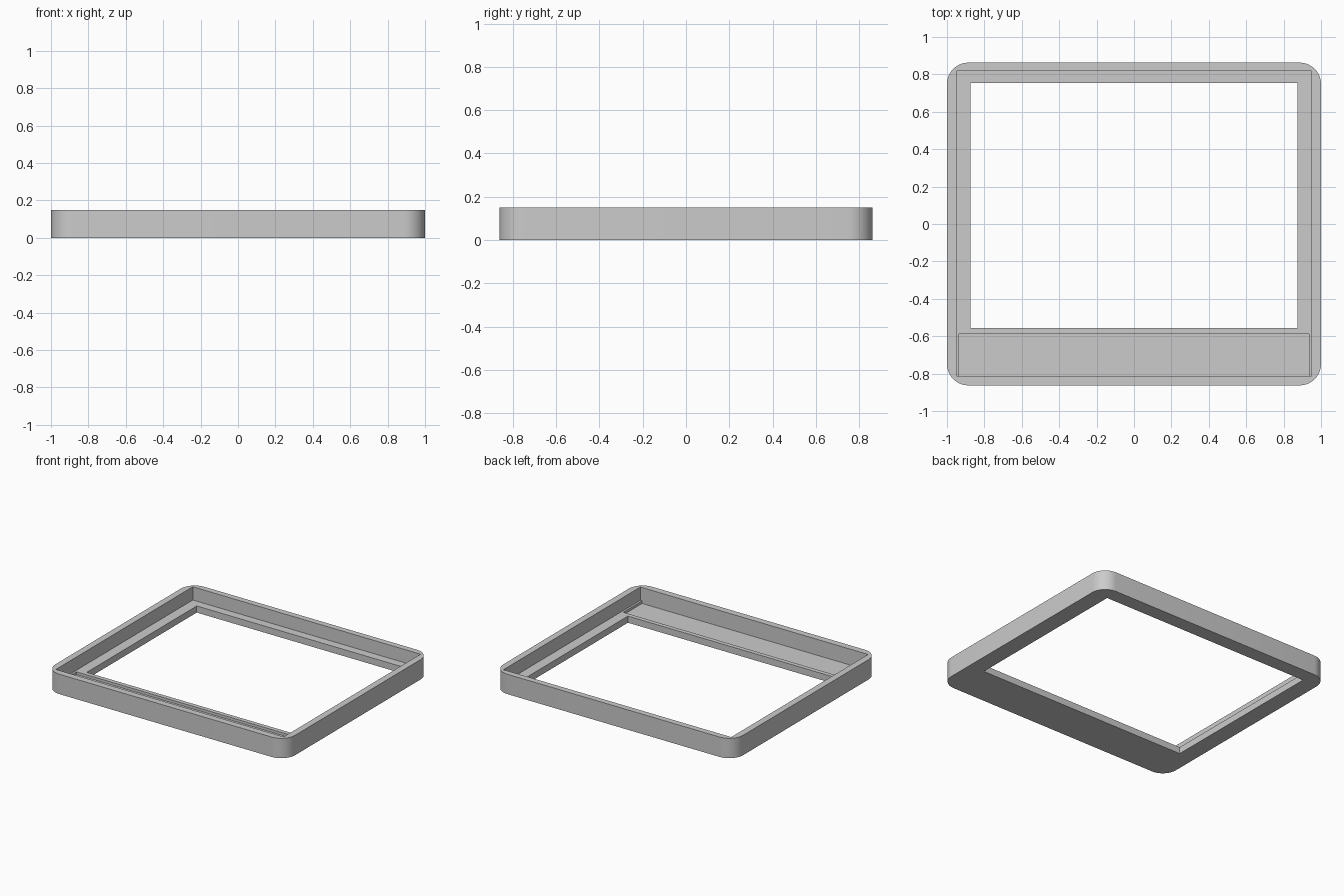
import bpy
import bmesh
import math

cube = bpy.data.objects.get("Cube")
if cube:
    bpy.data.objects.remove(cube, do_unlink=True)

HEIGHT = 0.15
FLOOR = 0.05       # ledge around the window
POCKET = 0.03      # recessed floor at the front
RADIUS = 0.115

grey = bpy.data.materials.new("plain_grey")
grey.use_nodes = True
grey.diffuse_color = (0.6, 0.6, 0.6, 1)
grey.node_tree.nodes["Principled BSDF"].inputs["Base Color"].default_value = (0.6, 0.6, 0.6, 1)


def box(name, x, y0, y1, z0, z1, radius=0):
    """Box symmetric in x, with optionally rounded upright edges."""
    bm = bmesh.new()
    bmesh.ops.create_cube(bm, size=1)
    for v in bm.verts:
        v.co.x *= 2 * x
        v.co.y = y1 if v.co.y > 0 else y0
        v.co.z = z1 if v.co.z > 0 else z0
    if radius:
        upright = [e for e in bm.edges if abs(e.verts[0].co.z - e.verts[1].co.z) > 0.01]
        bmesh.ops.bevel(bm, geom=upright, offset=radius, segments=10,
                        profile=0.5, affect='EDGES')
    mesh = bpy.data.meshes.new(name)
    bm.to_mesh(mesh)
    bm.free()
    mesh.materials.append(grey)
    obj = bpy.data.objects.new(name, mesh)
    bpy.context.collection.objects.link(obj)
    return obj


# Rounded outer shell
frame = box("bezel_frame", 1.0, -0.863, 0.863, 0, HEIGHT, RADIUS)

# Main cavity, front pocket and window opening
cutters = [
    box("cavity_cutter", 0.95, -0.813, 0.818, FLOOR, HEIGHT + 0.1),
    box("pocket_cutter", 0.935, -0.813, -0.588, POCKET, FLOOR + 0.03),
    box("window_cutter", 0.873, -0.555, 0.755, -0.1, HEIGHT + 0.1),
]

bpy.ops.object.select_all(action='DESELECT')
bpy.context.view_layer.objects.active = frame
frame.select_set(True)
for cutter in cutters:
    cutter.hide_render = True
    mod = frame.modifiers.new(cutter.name, 'BOOLEAN')
    mod.operation = 'DIFFERENCE'
    mod.solver = 'EXACT'
    mod.object = cutter
    bpy.ops.object.modifier_apply(modifier=mod.name)
    bpy.data.objects.remove(cutter, do_unlink=True)

bpy.ops.object.shade_smooth_by_angle(angle=math.radians(30))
